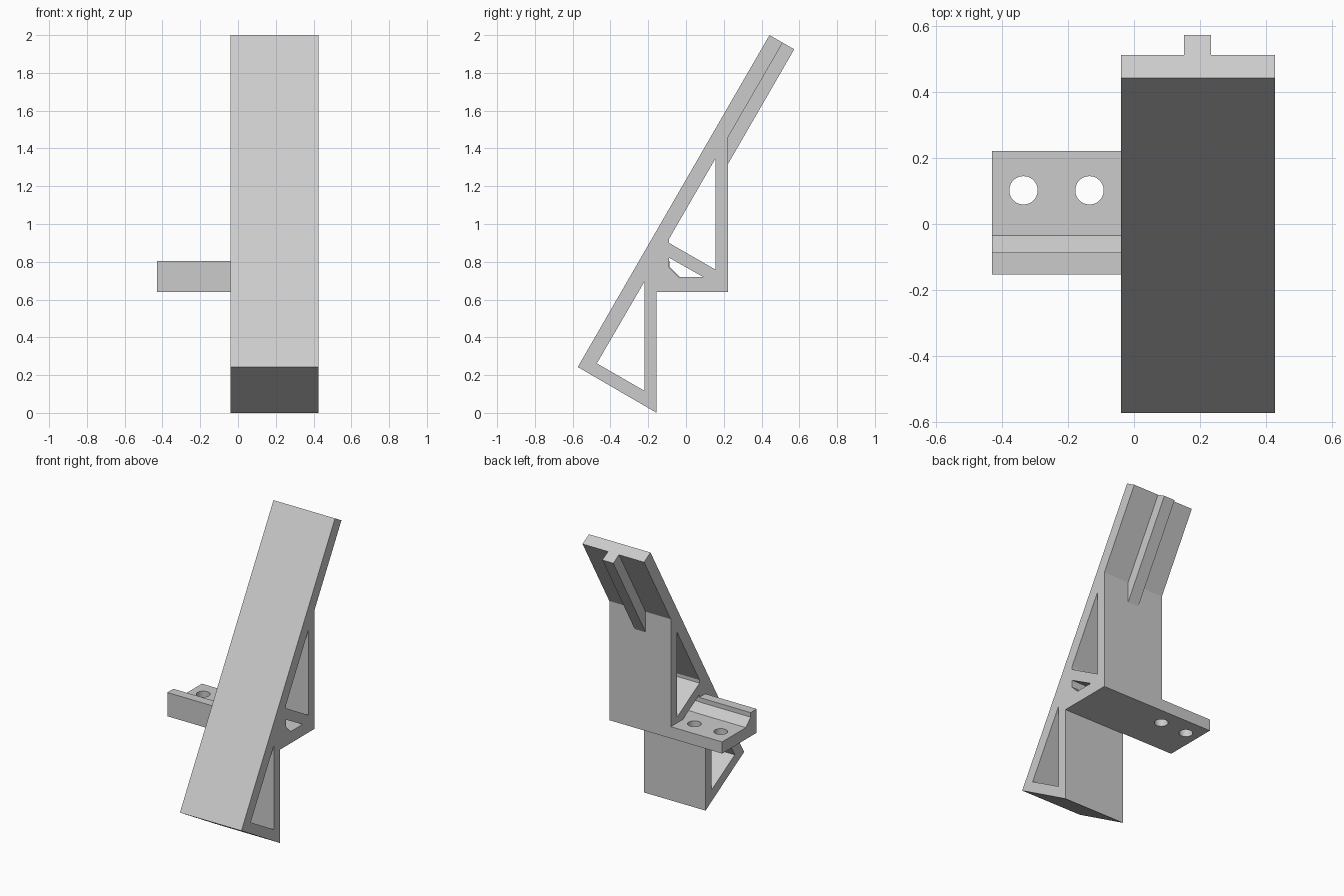
import bpy, bmesh
from mathutils import Matrix

default = bpy.data.objects.get("Cube")
if default:
    bpy.data.objects.remove(default, do_unlink=True)

grey = bpy.data.materials.new("light grey")
grey.use_nodes = True
grey.diffuse_color = (0.6, 0.6, 0.6, 1)
grey.node_tree.nodes["Principled BSDF"].inputs["Base Color"].default_value = (0.6, 0.6, 0.6, 1)


def add_object(name, bm):
    bmesh.ops.recalc_face_normals(bm, faces=bm.faces)
    mesh = bpy.data.meshes.new(name)
    bm.to_mesh(mesh)
    bm.free()
    mesh.materials.append(grey)
    obj = bpy.data.objects.new(name, mesh)
    bpy.context.collection.objects.link(obj)
    return obj


def extrude_x(name, profile, x0, x1):
    """Extrude a (y, z) profile from x0 to x1."""
    bm = bmesh.new()
    face = bm.faces.new([bm.verts.new((x0, y, z)) for y, z in profile])
    new = bmesh.ops.extrude_face_region(bm, geom=[face])["geom"]
    verts = [v for v in new if isinstance(v, bmesh.types.BMVert)]
    bmesh.ops.translate(bm, verts=verts, vec=(x1 - x0, 0, 0))
    return add_object(name, bm)


def cut(target, cutter):
    """Subtract the cutter, then remove it."""
    mod = target.modifiers.new("cut", 'BOOLEAN')
    mod.operation = 'DIFFERENCE'
    mod.solver = 'EXACT'
    mod.object = cutter
    cutter.hide_render = True
    bpy.context.view_layer.objects.active = target
    bpy.ops.object.modifier_apply(modifier=mod.name)
    bpy.data.objects.remove(cutter, do_unlink=True)


LEFT, RIGHT = 0.427, -0.04

# Leaning panel with its stepped support, one solid profile
body = extrude_x("bracket_body", [
    (-0.573, 0.243), (-0.155, 0), (-0.155, 0.64), (0.222, 0.64),
    (0.222, 1.458), (0.512, 1.96), (0.442, 2.0)], RIGHT, LEFT)

# Openings through the side of the support
openings = [
    [(-0.472, 0.262), (-0.22, 0.117), (-0.22, 0.695)],
    [(-0.09, 0.9), (0.155, 0.759), (0.155, 1.345), (-0.09, 0.921)],
    [(-0.09, 0.822), (-0.09, 0.772), (-0.038, 0.72), (0.09, 0.72)],
]
for profile in openings:
    cut(body, extrude_x("opening_cutter", profile, RIGHT - 0.1, LEFT + 0.1))

# Stiffening rib on the back of the panel
extrude_x("back_rib", [
    (0.222, 1.317), (0.573, 1.925), (0.512, 1.96), (0.222, 1.458)], 0.151, 0.234)

# Mounting tab with a raised, chamfered front lip
tab = extrude_x("mounting_tab", [
    (-0.153, 0.64), (0.222, 0.64), (0.222, 0.72), (-0.035, 0.72),
    (-0.087, 0.772), (-0.087, 0.803), (-0.153, 0.803)], -0.43, RIGHT)

# Screw holes
for x in (-0.335, -0.135):
    bm = bmesh.new()
    bmesh.ops.create_cone(bm, cap_ends=True, segments=40, radius1=0.043, radius2=0.043,
                          depth=0.3, matrix=Matrix.Translation((x, 0.102, 0.68)))
    cut(tab, add_object("hole_cutter", bm))

# Smooth hole walls, crisp edges elsewhere
bpy.ops.object.select_all(action='DESELECT')
tab.select_set(True)
bpy.context.view_layer.objects.active = tab
bpy.ops.object.shade_smooth_by_angle()
